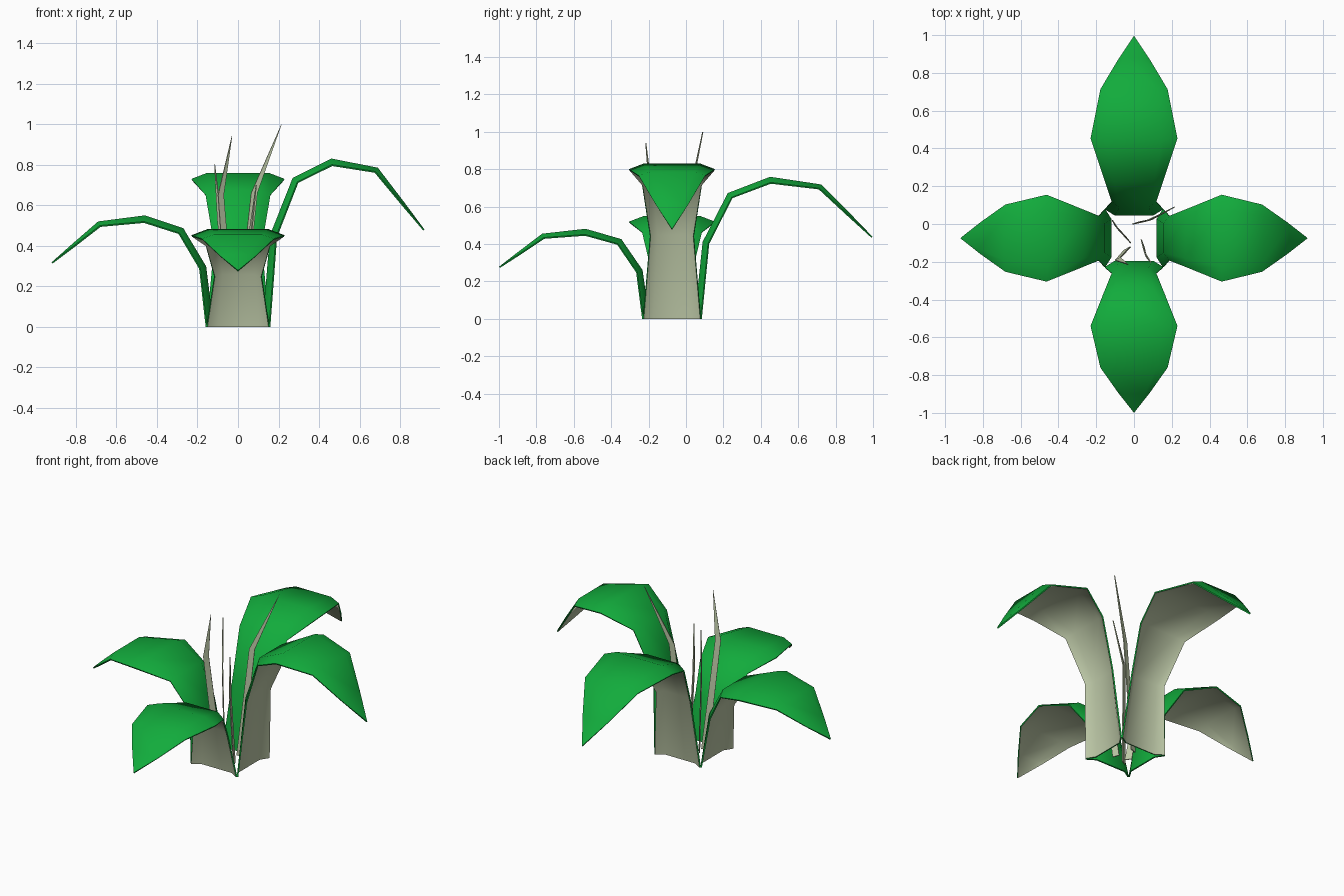
import bpy, math
from mathutils import Vector, Matrix

if "Cube" in bpy.data.objects:
    bpy.data.objects.remove(bpy.data.objects["Cube"])

def material(name, rgb):
    m = bpy.data.materials.new(name)
    m.diffuse_color = (*rgb, 1)
    m.use_nodes = True
    m.node_tree.nodes["Principled BSDF"].inputs["Base Color"].default_value = m.diffuse_color
    return m

GREEN = material("leaf green", (0.006, 0.41, 0.045))
PALE = material("pale underside", (0.50, 0.57, 0.38))
CENTRE = Vector((0, -0.075, 0))

def finish(name, verts, faces, mats, thickness, offset):
    """Thin shell with its own underside material, smooth except at the rim."""
    me = bpy.data.meshes.new(name)
    me.from_pydata(verts, [], faces)
    for m in mats:
        me.materials.append(m)
    ob = bpy.data.objects.new(name, me)
    bpy.context.collection.objects.link(ob)
    mod = ob.modifiers.new("shell", 'SOLIDIFY')
    mod.thickness = thickness
    mod.offset = offset
    mod.material_offset = len(mats) - 1
    bpy.ops.object.select_all(action='DESELECT')
    ob.select_set(True)
    bpy.context.view_layer.objects.active = ob
    bpy.ops.object.convert(target='MESH')
    bpy.ops.object.shade_smooth_by_angle(angle=math.radians(55))
    return ob

# Leaf midline: distance out, height, half width, fold depth of the rim
ROWS = [(0.12, 0.0, 0.155, 0.033), (0.157, 0.45, 0.118, 0.03),
        (0.27, 0.735, 0.16, 0.03), (0.46, 0.83, 0.23, 0.03),
        (0.69, 0.785, 0.178, 0.022), (0.82, 0.615, 0.085, 0.012),
        (0.92, 0.48, 0, 0)]
ACROSS = [(-1, 1), (-0.66, 0), (0.66, 0), (1, 1)]   # lateral share, fold share

def leaf(name, angle, reach, height):
    mid = [Vector((0.12 + (r - 0.12) * reach, z * height)) for r, z, _, _ in ROWS]
    rot = Matrix.Rotation(angle, 3, 'Z')
    verts, faces = [], []
    for i, (_, _, w, fold) in enumerate(ROWS[:-1]):
        t = (mid[i + 1] - mid[i]).normalized()
        if i:
            t = (t + (mid[i] - mid[i - 1]).normalized()).normalized()
        else:
            t = Vector((0, 1))
        n = Vector((-t.y, t.x))
        for s, f in ACROSS:
            p = mid[i] - n * fold * f
            verts.append(rot @ Vector((p.x, s * w, p.y)) + CENTRE)
    verts.append(rot @ Vector((mid[-1].x, 0, mid[-1].y)) + CENTRE)
    last = len(ROWS) - 2
    for j in range(3):
        for i in range(last):
            a = i * 4 + j
            faces.append((a, a + 4, a + 5, a + 1))
        a = last * 4 + j
        faces.append((a, len(verts) - 1, a + 1))
    finish(name, verts, faces, [GREEN, PALE], 0.008, -1)

leaf("right_leaf", 0, 1.0, 1.0)
leaf("back_leaf", math.pi / 2, 1.19, 0.915)
leaf("left_leaf", math.pi, 1.0, 0.662)
leaf("front_leaf", -math.pi / 2, 1.006, 0.58)

# Thin bent shoots in the middle: root, bend and tip, with ribbon direction
def shoot(name, root, bend, tip, side_angle):
    side = Vector((math.cos(side_angle), math.sin(side_angle), 0))
    root, bend, tip = Vector(root), Vector(bend), Vector(tip)
    verts = [root - side * 0.02, root + side * 0.02,
             bend + side * 0.016, bend - side * 0.016, tip]
    finish(name, verts, [(0, 1, 2, 3), (3, 2, 4)], [PALE], 0.006, 0)

shoot("tall_shoot", (0.01, 0.005, 0), (0.08, 0.02, 0.66), (0.215, 0.09, 1.0), 0.3)
shoot("front_left_shoot", (-0.035, -0.13, 0), (-0.085, -0.185, 0.65), (-0.03, -0.215, 0.94), 0.5)
shoot("back_left_shoot", (-0.03, -0.085, 0), (-0.09, -0.02, 0.52), (-0.115, 0.02, 0.80), -0.9)
shoot("front_right_shoot", (0.045, -0.1, 0), (0.06, -0.16, 0.45), (0.09, -0.205, 0.70), -1.2)
